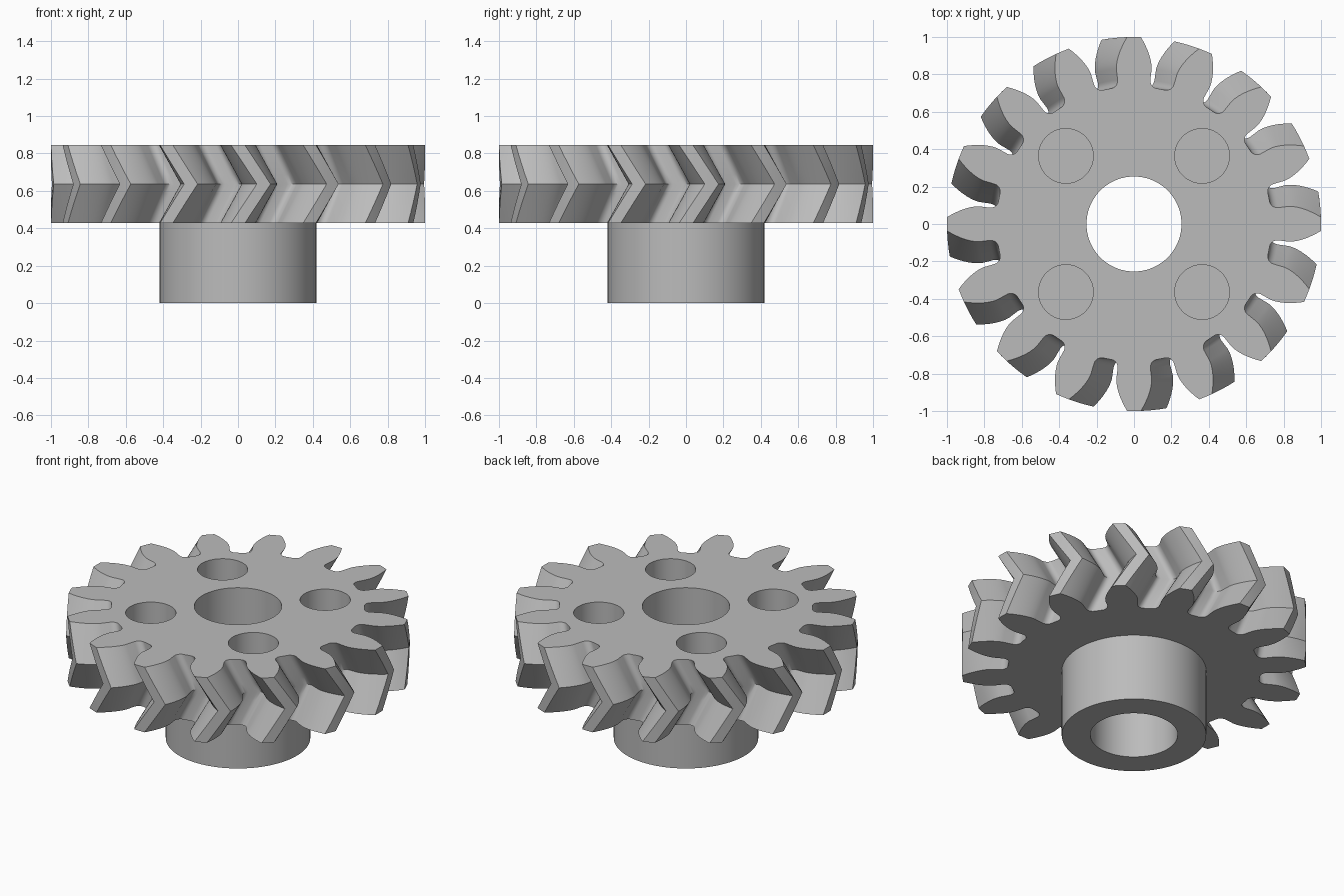
import bpy, bmesh
from math import sin, cos, tan, acos, pi, radians

cube = bpy.data.objects.get("Cube")
if cube:
    bpy.data.objects.remove(cube, do_unlink=True)

TEETH = 16
PITCH_R, BASE_R, ROOT_R, FILLET = 0.889, 0.835, 0.735, 0.04
HUB_R, BORE_R = 0.42, 0.254
Z_BOTTOM, Z_TOP = 0.428, 0.845
Z_MID = (Z_BOTTOM + Z_TOP) / 2
TWIST = radians(7.9)
SLICES = 8

steel = bpy.data.materials.new("plain grey")
steel.use_nodes = True
grey = (0.5, 0.5, 0.5, 1)
steel.diffuse_color = grey
steel.node_tree.nodes["Principled BSDF"].inputs["Base Color"].default_value = grey


def make_object(name, bm):
    bmesh.ops.recalc_face_normals(bm, faces=bm.faces)
    mesh = bpy.data.meshes.new(name)
    bm.to_mesh(mesh)
    bm.free()
    mesh.materials.append(steel)
    obj = bpy.data.objects.new(name, mesh)
    bpy.context.collection.objects.link(obj)
    return obj


def activate(obj):
    bpy.ops.object.select_all(action='DESELECT')
    obj.select_set(True)
    bpy.context.view_layer.objects.active = obj


def bridge(bm, a, b):
    for i in range(len(a)):
        j = (i + 1) % len(a)
        bm.faces.new((a[i], a[j], b[j], b[i]))


def ring(bm, radius, z, steps=96):
    return [bm.verts.new((radius * cos(2 * pi * i / steps),
                          radius * sin(2 * pi * i / steps), z)) for i in range(steps)]


def involute(r):
    a = acos(min(1, BASE_R / r))
    return tan(a) - a


def half_tooth():
    """Polar points (radius, angle) from tooth tip down to mid gap."""
    base_angle = pi / (2 * TEETH) + involute(PITCH_R)
    pts = []
    for i in range(8):
        r = 1 + (BASE_R - 1) * i / 7
        pts.append((r, base_angle - involute(r)))
    mid_r = ROOT_R + FILLET
    mid_a = base_angle + FILLET / mid_r
    for i in range(7):
        t = pi / 2 * i / 6
        pts.append((mid_r - FILLET * sin(t), mid_a - FILLET / mid_r * cos(t)))
    return pts


# Toothed wheel: one outline stacked in slices, twisted out and back again
side = half_tooth()
tooth = [(r, -a) for r, a in reversed(side)] + [(1, 0)] + side
tooth.append((ROOT_R, pi / TEETH))
outline = [(r, a + 2 * pi * k / TEETH) for k in range(TEETH) for r, a in tooth]
bm = bmesh.new()
layers = []
for s in range(SLICES + 1):
    t = s / SLICES
    turn = TWIST * (1 - abs(2 * t - 1))
    z = Z_BOTTOM + (Z_TOP - Z_BOTTOM) * t
    layers.append([bm.verts.new((r * cos(a + turn), r * sin(a + turn), z))
                   for r, a in outline])
for low, high in zip(layers, layers[1:]):
    bridge(bm, low, high)
bm.faces.new(layers[0])
bm.faces.new(layers[-1])
wheel = make_object("toothed_wheel", bm)


def drill(target, x, y, radius, z0, z1):
    bm = bmesh.new()
    low, high = ring(bm, radius, z0), ring(bm, radius, z1)
    bridge(bm, low, high)
    bm.faces.new(low)
    bm.faces.new(high)
    cutter = make_object("drill_cutter", bm)
    cutter.location = (x, y, 0)
    cutter.hide_render = True
    bpy.context.view_layer.update()
    mod = target.modifiers.new("drill", 'BOOLEAN')
    mod.operation = 'DIFFERENCE'
    mod.solver = 'EXACT'
    mod.object = cutter
    activate(target)
    bpy.ops.object.modifier_apply(modifier=mod.name)
    bpy.data.objects.remove(cutter, do_unlink=True)


# Shaft bore and four blind pockets in the top face
drill(wheel, 0, 0, BORE_R, 0.2, 1)
for sx in (-1, 1):
    for sy in (-1, 1):
        drill(wheel, sx * 0.364, sy * 0.364, 0.146, Z_MID, 1)

# Hub tube below the wheel
bm = bmesh.new()
rings = [ring(bm, r, z) for r, z in ((HUB_R, 0), (HUB_R, Z_BOTTOM),
                                     (BORE_R, Z_BOTTOM), (BORE_R, 0))]
for i in range(4):
    bridge(bm, rings[i], rings[(i + 1) % 4])
hub = make_object("hub", bm)

for obj in (wheel, hub):
    activate(obj)
    bpy.ops.object.shade_smooth_by_angle(angle=radians(30))
